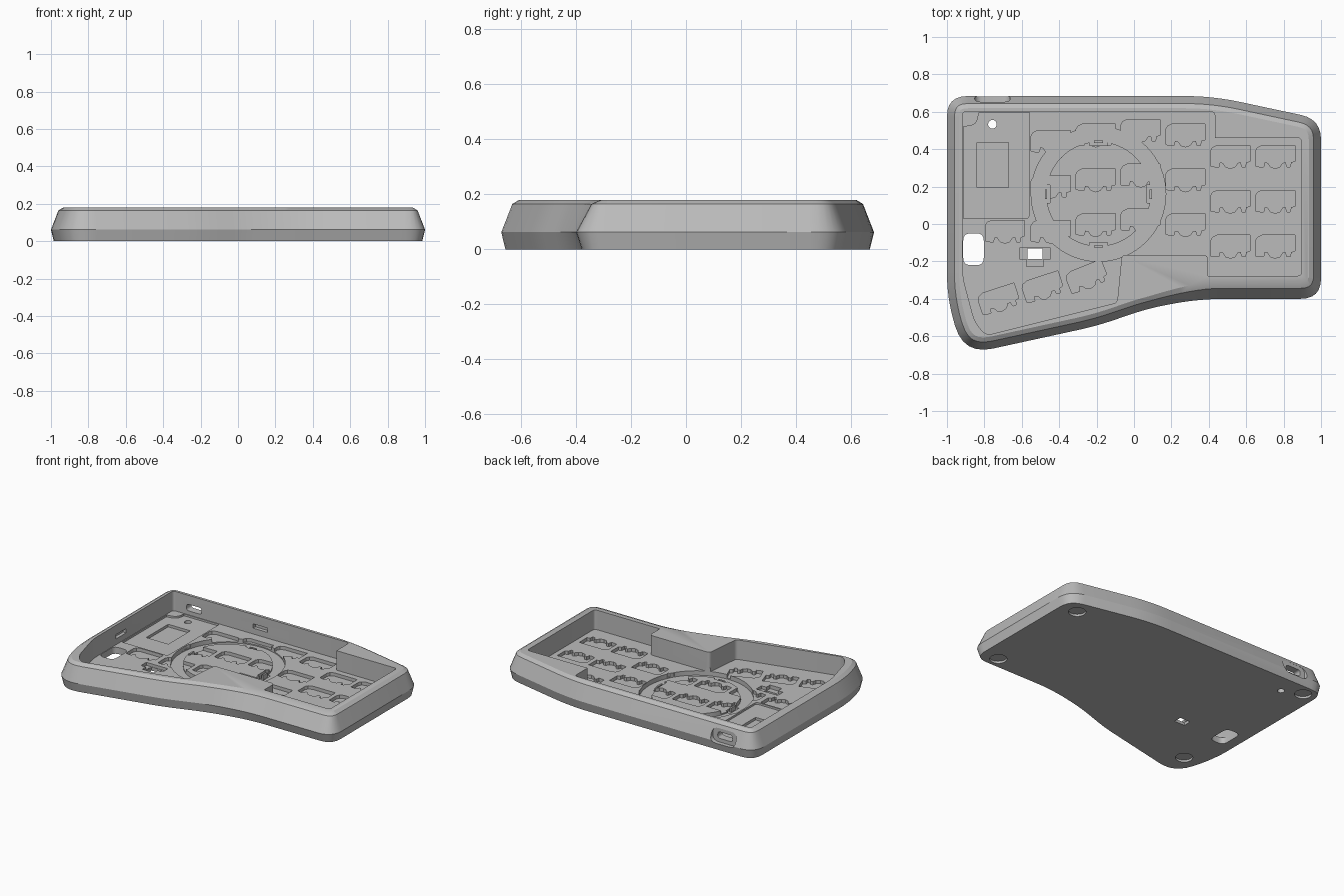
import bpy, bmesh, math
from mathutils import Vector, Matrix

if "Cube" in bpy.data.objects:
    bpy.data.objects.remove(bpy.data.objects["Cube"])

grey = bpy.data.materials.new("case_grey")
grey.use_nodes = True
COLOUR = (0.5, 0.5, 0.5, 1)
grey.diffuse_color = COLOUR
grey.node_tree.nodes["Principled BSDF"].inputs["Base Color"].default_value = COLOUR


def rounded(points, seg=6):
    """Cut each corner (x, y, distance) with a smooth curve."""
    out = []
    for i, (x, y, d) in enumerate(points):
        p = Vector((x, y))
        if d == 0:
            out.append(p)
            continue
        a = p + (Vector(points[i - 1][:2]) - p).normalized() * d
        b = p + (Vector(points[(i + 1) % len(points)][:2]) - p).normalized() * d
        for k in range(seg + 1):
            t = k / seg
            out.append(a * (1 - t) ** 2 + p * 2 * t * (1 - t) + b * t * t)
    return out


def box(cx, cy, w, h, r=0.0):
    return rounded([(cx + sx * w / 2, cy + sy * h / 2, r)
                    for sx, sy in ((-1, -1), (1, -1), (1, 1), (-1, 1))], 5)


def circle(cx, cy, r, n=28):
    return [Vector((cx + r * math.cos(math.tau * i / n), cy + r * math.sin(math.tau * i / n)))
            for i in range(n)]


def inset(points, amount):
    out = []
    for i, p in enumerate(points):
        e = (p - points[i - 1]).normalized()
        f = (points[(i + 1) % len(points)] - p).normalized()
        n = Vector((-e.y - f.y, e.x + f.x)).normalized()
        q = p + n * amount / max(0.5, n.dot(Vector((-f.y, f.x))))
        # the straight front wall leans back further
        if p.x > 0.1 and p.y < -0.3:
            q.y += 0.4 * amount * min(1, (p.x - 0.1) / 0.3)
        out.append(q)
    return out


def loft(bm, rings):
    loops = [[bm.verts.new(v) for v in ring] for ring in rings]
    for lo, hi in zip(loops, loops[1:]):
        for i in range(len(lo)):
            j = (i + 1) % len(lo)
            bm.faces.new((lo[i], lo[j], hi[j], hi[i]))
    bm.faces.new(loops[0][::-1])
    bm.faces.new(loops[-1])


def prism(bm, pts, lo, hi, axis="z"):
    place = {"z": lambda p, h: (p.x, p.y, h),
             "y": lambda p, h: (p.x, h, p.y),
             "x": lambda p, h: (h, p.x, p.y)}[axis]
    loft(bm, [[place(p, h) for p in pts] for h in (lo, hi)])


def finish(bm, name):
    bmesh.ops.recalc_face_normals(bm, faces=bm.faces)
    me = bpy.data.meshes.new(name)
    bm.to_mesh(me)
    bm.free()
    me.materials.append(grey)
    ob = bpy.data.objects.new(name, me)
    bpy.context.collection.objects.link(ob)
    return ob


# Outer shell with a lower lip and sloping walls
outline = rounded([(-1, -0.40, 0.14), (-0.91, -0.70, 0.16), (-0.2, -0.545, 0.1),
                   (0.08, -0.45, 0.1), (0.35, -0.4, 0.14), (1, -0.4, 0.11),
                   (1, 0.56, 0.11), (0.42, 0.684, 0.15), (-1, 0.684, 0.11)])
bm = bmesh.new()
loft(bm, [[(p.x, p.y, z) for p in inset(outline, d)]
          for d, z in ((0.015, 0), (0, 0.062), (0.04, 0.165), (0.065, 0.18))])
case = finish(bm, "case_shell")


def carve(name, bm):
    cutter = finish(bm, name)
    cutter.hide_render = True
    mod = case.modifiers.new(name, "BOOLEAN")
    mod.operation, mod.solver, mod.object = "DIFFERENCE", "EXACT", cutter
    bpy.context.view_layer.objects.active = case
    bpy.ops.object.modifier_apply(modifier=name)
    bpy.data.objects.remove(cutter)


def carve_prisms(name, items):
    bm = bmesh.new()
    for item in items:
        prism(bm, *item)
    carve(name, bm)


FLOOR = 0.045

# Main cavity, leaving solid blocks at the back corner and the front edge
cavity = rounded([(-0.917, -0.28, 0.06), (-0.85, -0.53, 0.05), (-0.79, -0.595, 0.03),
                  (-0.09, -0.42, 0.02), (-0.065, -0.165, 0.02), (0.395, -0.165, 0.025),
                  (0.395, -0.277, 0), (0.895, -0.277, 0.02), (0.895, 0.46, 0.02),
                  (0.432, 0.46, 0), (0.432, 0.6, 0.02), (-0.917, 0.6, 0.02)], 4)
carve_prisms("cavity", [(cavity, FLOOR, 0.3)])

# Controller bay and the deeper battery well in it
bay = rounded([(-0.912, 0.03, 0), (-0.56, 0.03, 0.02), (-0.56, 0.595, 0),
               (-0.83, 0.595, 0), (-0.84, 0.53, 0.04), (-0.912, 0.52, 0)], 4)
carve_prisms("controller_bay", [(bay, 0.032, 0.1)])
carve_prisms("battery_well", [(box(-0.755, 0.315, 0.17, 0.24), 0.014, 0.09)])

# Switch socket pockets: columns, then the fanned thumb keys
half = [(0.105, 0.055), (0.105, -0.03), (0.085, -0.035), (0.08, -0.06), (0.062, -0.06),
        (0.056, -0.036), (0.04, -0.038), (0.025, -0.06)]
socket = [Vector(p) for p in half] + [Vector((0, -0.068))]
socket += [Vector((-x, y)) for x, y in half[:2:-1]]
socket += [Vector(p) for p in ((-0.105, -0.055), (-0.105, 0.025), (-0.095, 0.043), (-0.07, 0.055))]
spots = [(x, top - 0.24 * row, 0)
         for x, top in ((0.755, 0.365), (0.515, 0.365), (0.275, 0.48), (0.035, 0.505),
                        (-0.205, 0.48), (-0.445, 0.445))
         for row in range(3)]
spots += [(-0.69, -0.035, 0), (-0.725, -0.4, 18), (-0.49, -0.335, 18), (-0.255, -0.28, 22)]
pockets = []
for x, y, a in spots:
    turn = Matrix.Rotation(math.radians(a), 2)
    pockets.append(([turn @ p + Vector((x, y)) for p in socket], 0.022, 0.08))
carve_prisms("socket_pockets", pockets)

# Round groove
CENTRE = Vector((-0.19, 0.16))
bm = bmesh.new()
section = [bm.verts.new((CENTRE.x + r, CENTRE.y, z))
           for r, z in ((0.28, 0.014), (0.36, 0.014), (0.36, 0.07), (0.28, 0.07))]
face = bm.faces.new(section)
edges = list(face.edges)
bm.faces.remove(face)
bmesh.ops.spin(bm, geom=section + edges, cent=(*CENTRE, 0), axis=(0, 0, 1),
               angle=math.tau, steps=64, use_merge=True)
bmesh.ops.remove_doubles(bm, verts=bm.verts, dist=0.0001)
carve("ring_groove", bm)

# Notches along the inner edge of the groove
notches = []
for k in range(4):
    turn = Matrix.Rotation(math.pi / 2 * k, 2)
    notches.append(([turn @ p + CENTRE for p in box(0.277, 0, 0.035, 0.095)], 0.01, 0.065))
carve_prisms("groove_notches", notches)

# Power switch recess and holes through the floor
carve_prisms("switch_recess", [(box(-0.53, -0.158, 0.165, 0.058), 0.024, 0.085)])
carve_prisms("switch_foot_recess", [(box(-0.53, -0.19, 0.09, 0.075), 0.02, 0.087)])
carve_prisms("floor_holes", [(box(-0.53, -0.16, 0.08, 0.056), -0.1, 0.1),
                             (box(-0.858, -0.135, 0.11, 0.17, 0.04), -0.1, 0.11),
                             (circle(-0.757, 0.533, 0.023), -0.1, 0.1)])

# Port scoop and opening in the back wall, latch slots in the inner walls
carve_prisms("port_scoop", [(box(-0.757, 0.095, 0.19, 0.095, 0.045), 0.652, 0.8, "y")])
carve_prisms("port_opening", [(box(-0.757, 0.095, 0.115, 0.045, 0.02), 0.55, 0.7, "y")])
carve_prisms("latch_slots", [(box(-0.25, 0.1, 0.11, 0.03), 0.55, 0.625, "y"),
                             (box(0.03, 0.1, 0.11, 0.03), -0.94, -0.85, "x")])

# Foot pad recesses underneath
carve_prisms("foot_recesses", [(circle(x, y, 0.055), -0.1, 0.015) for x, y in
                               ((-0.89, 0.59), (-0.83, -0.5), (0.86, 0.47), (0.86, -0.3))])

# Small clips standing in the notches
bm = bmesh.new()
for k in range(4):
    turn = Matrix.Rotation(math.pi / 2 * k, 2)
    prism(bm, [turn @ p + CENTRE for p in box(0.28, 0, 0.012, 0.05)], 0.005, 0.04)
finish(bm, "groove_clips")

bpy.ops.object.select_all(action="DESELECT")
case.select_set(True)
bpy.context.view_layer.objects.active = case
bpy.ops.object.shade_smooth_by_angle(angle=math.radians(25))
